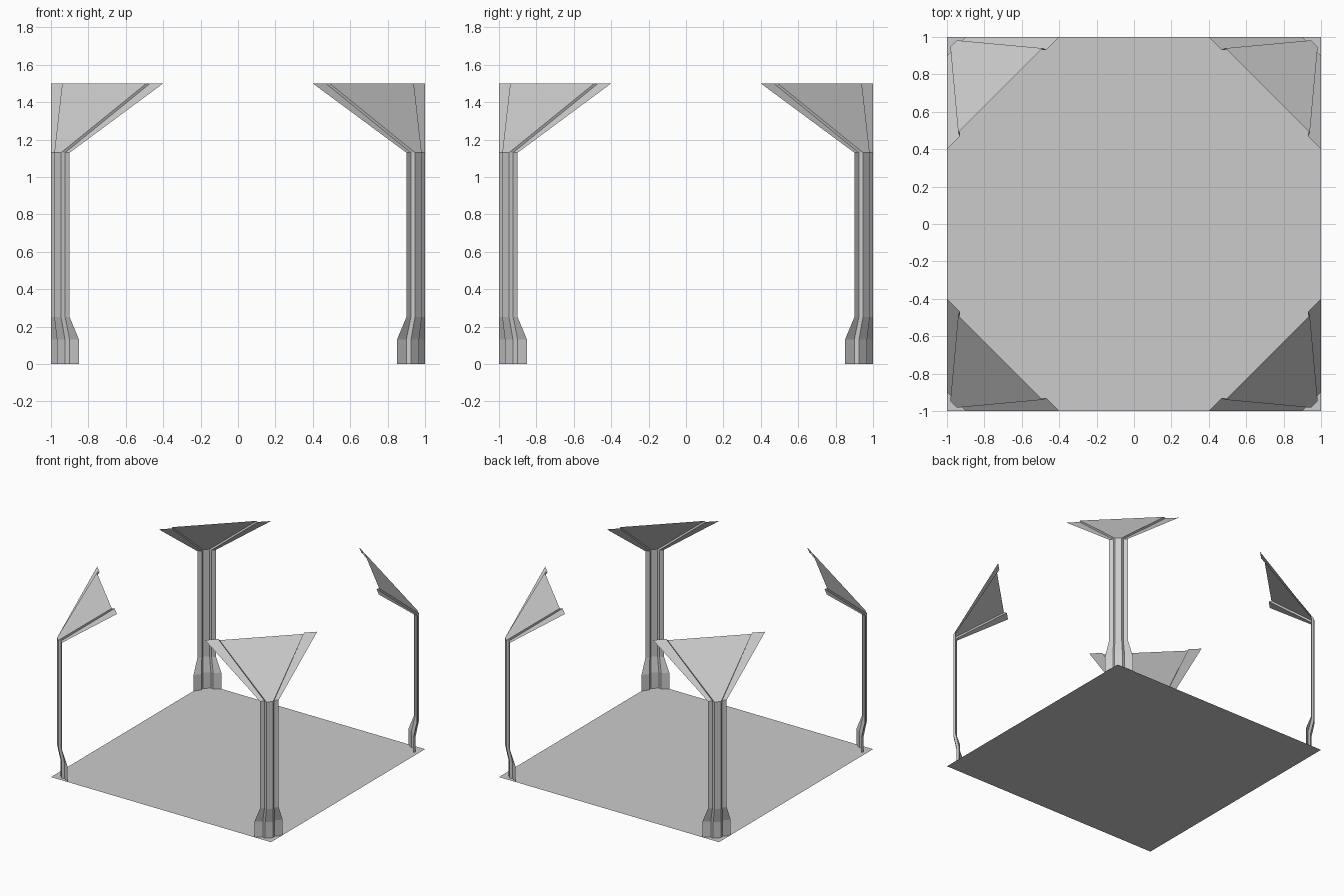
import bpy

if "Cube" in bpy.data.objects:
    bpy.data.objects.remove(bpy.data.objects["Cube"])


def make_object(name, verts, faces):
    mesh = bpy.data.meshes.new(name)
    mesh.from_pydata(verts, [], faces)
    obj = bpy.data.objects.new(name, mesh)
    bpy.context.collection.objects.link(obj)
    return obj


# Floor: single flat sheet
bpy.ops.mesh.primitive_plane_add(size=2, location=(0, 0, 0))
bpy.context.object.name = "floor"

# Half sections of the grooved strip, as distances from the corner walls:
# outer edge, groove lip, groove bottom (other half is the diagonal reflection)
foot = [(0, 0.15), (0.036, 0.10), (0.032, 0.075)]
shaft = [(0, 0.10), (0.024, 0.076), (0.018, 0.054)]
flare = [(0, 0.60), (0.07, 0.53), (0.06, 0.51)]
levels = [(0, foot), (0.13, foot), (0.25, shaft), (1.13, shaft), (1.5, flare)]


def add_strip(name, rows):
    verts = []
    for z, half in rows:
        section = half + [(b, a) for a, b in reversed(half)]
        verts += [(1 - a, b - 1, z) for a, b in section]
    n = 6
    faces = [(r * n + i, (r + 1) * n + i, (r + 1) * n + i + 1, r * n + i + 1)
             for r in range(len(rows) - 1) for i in range(n - 1)]
    obj = make_object(name, verts, faces)
    # Repeat in all four corners
    mirror = obj.modifiers.new("four_corners", 'MIRROR')
    mirror.use_axis = (True, True, False)
    mirror.use_mirror_merge = False


# Corner posts: wide foot, slim shaft, flared triangular bracket
add_strip("post_feet", levels[:3])
add_strip("post_shafts", levels[2:4])
add_strip("corner_brackets", levels[3:])
